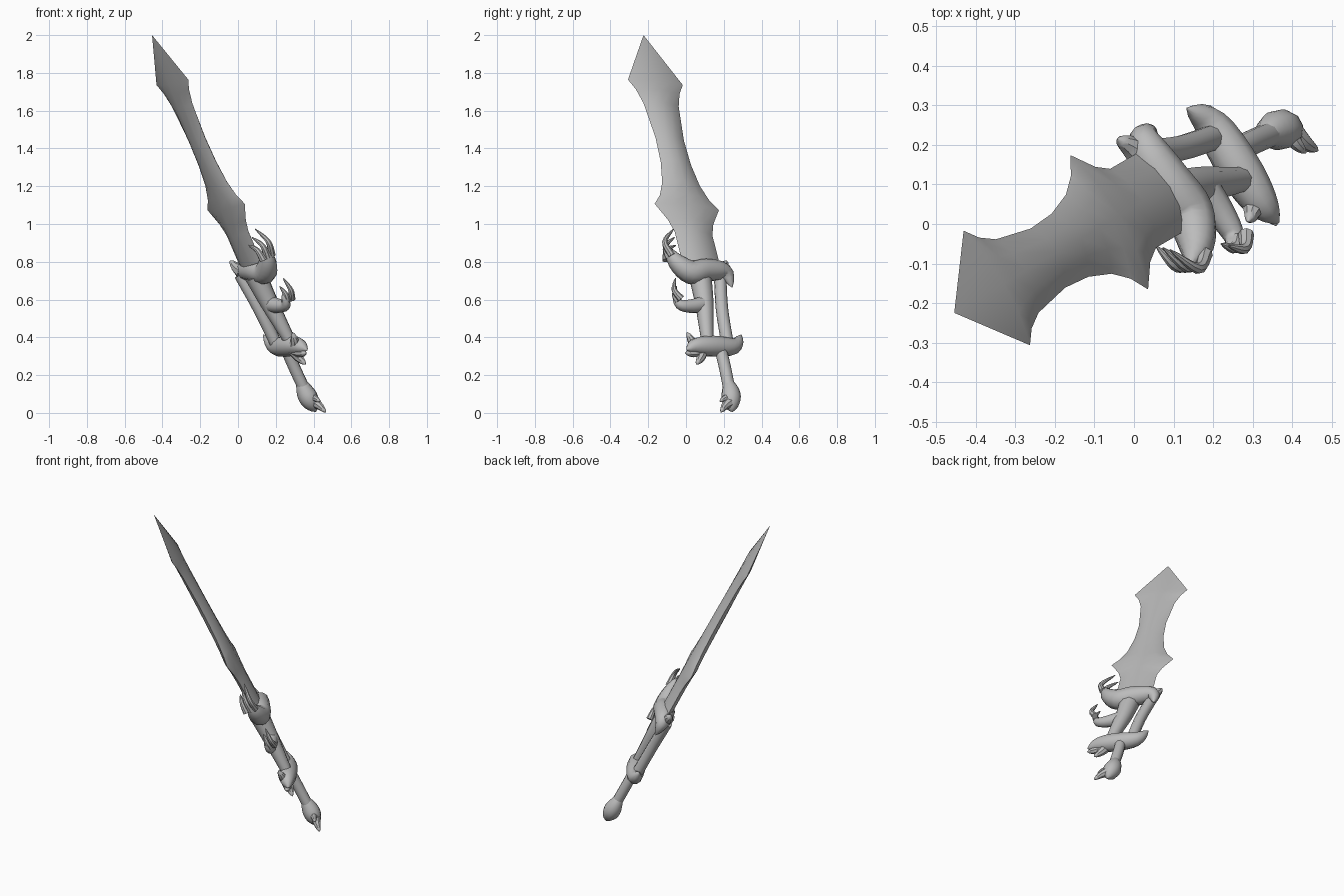
import bpy
import bmesh
from math import cos, sin, pi, radians
from mathutils import Vector

cube = bpy.data.objects.get("Cube")
if cube:
    bpy.data.objects.remove(cube)

grey = (.5, .5, .5, 1)
steel = bpy.data.materials.new("grey_steel")
steel.use_nodes = True
steel.diffuse_color = grey
steel.node_tree.nodes["Principled BSDF"].inputs["Base Color"].default_value = grey

# The whole sword lies along one tilted plane
normal = Vector((.755, .482, .447)).normalized()
plane_origin = Vector((-.057, 0, 1.085))


def on_plane(point, lift):
    """Place a side-on (y, z) point on the sword plane, then raise it."""
    flat = Vector((plane_origin.x, point[0], point[1]))
    flat.x -= normal.dot(flat - plane_origin) / normal.x
    return flat + normal * lift


def loft(name, rings):
    """Skin a list of equal rings, cap both ends and shade smooth."""
    bm = bmesh.new()
    rows = [[bm.verts.new(point) for point in ring] for ring in rings]
    for lower, upper in zip(rows, rows[1:]):
        for i in range(len(lower)):
            bm.faces.new((lower[i - 1], lower[i], upper[i], upper[i - 1]))
    bm.faces.new(rows[0])
    bm.faces.new(rows[-1])
    bmesh.ops.remove_doubles(bm, verts=bm.verts[:], dist=.0002)
    bmesh.ops.recalc_face_normals(bm, faces=bm.faces[:])
    mesh = bpy.data.meshes.new(name)
    bm.to_mesh(mesh)
    bm.free()
    mesh.materials.append(steel)
    part = bpy.data.objects.new(name, mesh)
    bpy.context.collection.objects.link(part)
    bpy.ops.object.select_all(action="DESELECT")
    part.select_set(True)
    bpy.context.view_layer.objects.active = part
    bpy.ops.object.shade_smooth_by_angle(angle=radians(40))


def spline(path, steps=4):
    """Smooth curve through the path points."""
    knots = [Vector(point) for point in path]
    knots = [knots[0] * 2 - knots[1]] + knots + [knots[-1] * 2 - knots[-2]]
    curve = []
    for before, start, end, after in zip(knots, knots[1:], knots[2:], knots[3:]):
        leave, arrive = (end - before) / 2, (after - start) / 2
        for step in range(steps):
            t = step / steps
            ease = t * t * (3 - 2 * t)
            curve.append(start.lerp(end, ease) + leave * t * (1 - t) ** 2
                         - arrive * t * t * (1 - t))
    return curve + [knots[-2]]


# Ways a limb can change thickness from its start to its end
def even(t):
    return 1


def narrowing(t):
    return 1 - t / 2


def pointed(t):
    return max(1 - t, 0) ** .5


def spindle(t):
    return max(sin(pi * t), 0) ** .7


def limb(name, path, thick, taper, lift=-.01, sides=10):
    """Round tube along a side-on path."""
    points = [on_plane(point, lift) for point in spline(path)]
    last = len(points) - 1
    rings = []
    for i, point in enumerate(points):
        along = points[min(i + 1, last)] - points[max(i - 1, 0)]
        across = along.cross(normal).normalized()
        radius = max(thick * taper(i / last), .002)
        angles = [2 * pi * k / sides for k in range(sides)]
        rings.append([point + (across * cos(a) + normal * sin(a)) * radius for a in angles])
    loft(name, rings)


def horn(name, root, tip, thick, bend, lift=-.01):
    """Curved spike whose middle bows sideways by a share of its length."""
    root, tip = Vector(root), Vector(tip)
    reach = tip - root
    middle = (root + tip) / 2 + Vector((-reach.y, reach.x)) * bend
    limb(name, [root, middle, tip], thick, pointed, lift, sides=8)


def claw(name, root, tip, count, bend):
    """Row of fingers, each shorter and deeper than the one before."""
    for i in range(count):
        shorter = Vector((.02, -.03)) * i
        horn(f"{name}_{i + 1}", root, Vector(tip) + shorter, .02, bend, .03 * (1 - i))


# Blade: mirrored half widths at each height, lens section that thins to the tip
blade_tip, blade_base = Vector((-.225, 2)), Vector((.08, .79))
half_widths = {2: 0, 1.75: .145, 1.7: .115, 1.63: .093, 1.45: .075, 1.32: .08,
               1.21: .1, 1.14: .13, 1.09: .17, 1.01: .12, .95: .1, .79: .1}
blade_rings = []
for height, half in half_widths.items():
    share = (blade_tip.y - height) / (blade_tip.y - blade_base.y)
    centre = blade_tip.lerp(blade_base, share)
    depth = .036 * (1 - (1 - share) ** 5)
    ring = []
    for k in range(12):
        a = pi * k / 6
        edge = centre + Vector((1, -.1)) * half * cos(a)
        ring.append(on_plane(edge, depth * sin(a) * abs(sin(a))))
    blade_rings.append(ring)
loft("blade", blade_rings)

# Upper collar sweeping into an open claw
limb("collar_arm", [(.24, .66), (.2, .74), (.1, .75), (.02, .74), (-.06, .8), (-.11, .88)],
     .065, spindle, lift=.01)
horn("collar_barb", (.17, .75), (.22, .81), .04, -.1)
claw("upper_claw_finger", (-.09, .82), (-.08, .96), 3, .3)

# Struts joining the collar to the lower guard
limb("rear_strut", [(.19, .74), (.2, .56), (.23, .37)], .033, even, lift=-.02)
limb("front_strut", [(.08, .73), (.1, .6), (.11, .48), (.12, .36)], .06, narrowing)

# Small middle claw
limb("middle_arm", [(.1, .58), (.03, .57), (-.03, .58), (-.06, .64)], .045, pointed)
claw("middle_claw_finger", (-.04, .59), (-.07, .7), 2, .2)

# Lower guard with hooked ends
limb("lower_guard", [(.3, .42), (.26, .36), (.15, .36), (.06, .36), (.01, .34)],
     .056, spindle, lift=-.015)
for place, tip in {"upper": (.02, .44), "middle": (.01, .33), "lower": (.07, .27)}.items():
    horn(f"guard_claw_{place}", (.1, .35), tip, .035, .1, lift=-.03)

# Grip, pommel and its beak
limb("grip", [(.18, .37), (.21, .25), (.24, .1)], .032, even)
limb("pommel", [(.22, .2), (.24, .12), (.245, .06), (.25, .01)], .052, spindle)
horn("pommel_beak", (.24, .06), (.185, .003), .03, -.1, lift=0)
horn("pommel_barb", (.23, .08), (.18, .06), .025, -.1, lift=0)
